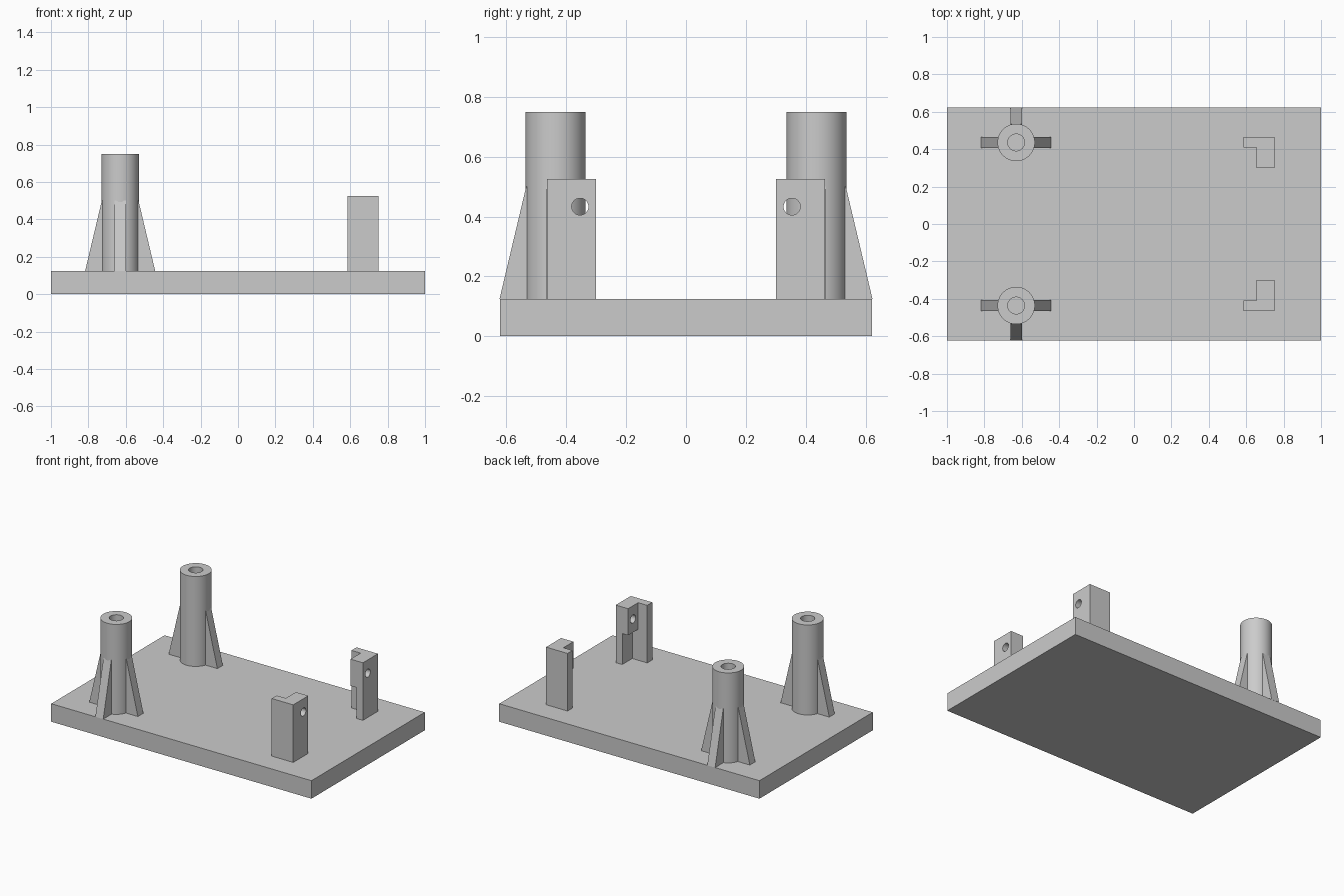
import bpy
import bmesh
import math
from mathutils import Matrix, Vector

if "Cube" in bpy.data.objects:
    bpy.data.objects.remove(bpy.data.objects["Cube"])

grey = bpy.data.materials.new("plain grey")
grey.use_nodes = True
grey.diffuse_color = (0.6, 0.6, 0.6, 1)
grey.node_tree.nodes["Principled BSDF"].inputs["Base Color"].default_value = grey.diffuse_color

PLATE_TOP = 0.125


def finish(bm, name):
    bmesh.ops.recalc_face_normals(bm, faces=bm.faces)
    mesh = bpy.data.meshes.new(name)
    bm.to_mesh(mesh)
    bm.free()
    mesh.materials.append(grey)
    obj = bpy.data.objects.new(name, mesh)
    bpy.context.collection.objects.link(obj)
    return obj


def activate(obj):
    bpy.ops.object.select_all(action="DESELECT")
    obj.select_set(True)
    bpy.context.view_layer.objects.active = obj


def prism(name, points, direction):
    """Extrude a flat outline of 3D points along a direction."""
    bm = bmesh.new()
    face = bm.faces.new([bm.verts.new(p) for p in points])
    grown = bmesh.ops.extrude_face_region(bm, geom=[face])["geom"]
    bmesh.ops.translate(bm, vec=direction,
                        verts=[v for v in grown if isinstance(v, bmesh.types.BMVert)])
    return finish(bm, name)


def box(name, x, y, z):
    corners = [(x[0], y[0], z[0]), (x[1], y[0], z[0]), (x[1], y[1], z[0]), (x[0], y[1], z[0])]
    return prism(name, corners, (0, 0, z[1] - z[0]))


def rod(name, centre, radius, length):
    """Cylinder lying along x."""
    bm = bmesh.new()
    bmesh.ops.create_cone(bm, cap_ends=True, segments=48, radius1=radius, radius2=radius,
                          depth=length, matrix=Matrix.Translation(centre)
                          @ Matrix.Rotation(math.pi / 2, 4, "Y"))
    return finish(bm, name)


def cut(obj, cutter):
    mod = obj.modifiers.new("cut", "BOOLEAN")
    mod.operation = "DIFFERENCE"
    mod.solver = "EXACT"
    mod.object = cutter
    activate(obj)
    bpy.ops.object.modifier_apply(modifier=mod.name)
    bpy.data.objects.remove(cutter)


def smooth(obj):
    activate(obj)
    bpy.ops.object.shade_smooth_by_angle(angle=math.radians(30))


def tube(name, centre, outer, inner, top):
    """Upright hollow post turned from a wall profile."""
    bm = bmesh.new()
    wall = [(outer, PLATE_TOP), (outer, top), (inner, top), (inner, PLATE_TOP)]
    verts = [bm.verts.new((r, 0, z)) for r, z in wall]
    edges = [bm.edges.new((verts[i], verts[(i + 1) % 4])) for i in range(4)]
    bmesh.ops.spin(bm, geom=verts + edges, axis=(0, 0, 1), cent=(0, 0, 0),
                   angle=math.tau, steps=64, use_merge=True)
    bmesh.ops.remove_doubles(bm, verts=bm.verts, dist=1e-5)
    bmesh.ops.translate(bm, verts=bm.verts, vec=centre)
    smooth(finish(bm, name))


def rib(name, centre, direction):
    """Tapered gusset leaning on a post."""
    out = Vector(direction)
    side = out.cross(Vector((0, 0, 1))) * 0.03
    outline = [(0.08, PLATE_TOP), (0.187, PLATE_TOP), (0.098, 0.5), (0.08, 0.5)]
    points = [Vector(centre) + out * r + Vector((0, 0, z)) - side for r, z in outline]
    prism(name, points, side * 2)


# Base plate
box("base_plate", (-1, 1), (-0.622, 0.622), (0, PLATE_TOP))

for s, label in ((1, "back"), (-1, "front")):
    # Hollow post with three gussets
    centre = (-0.63, 0.436 * s, 0)
    tube(label + "_post", centre, 0.1, 0.045, 0.75)
    for rib_name, direction in (("left", (1, 0, 0)), ("right", (-1, 0, 0)), ("outer", (0, s, 0))):
        rib(f"{label}_{rib_name}_rib", centre, direction)

    # L-shaped bracket, thinned below its screw block and drilled through
    outline = [(0.75, 0.30), (0.75, 0.465), (0.585, 0.465),
               (0.585, 0.41), (0.655, 0.41), (0.655, 0.30)]
    bracket = prism(label + "_bracket", [(x, y * s, PLATE_TOP) for x, y in outline], (0, 0, 0.4))
    cut(bracket, box("notch", (0.6, 0.7), sorted((0.2 * s, 0.41 * s)), (0, 0.34)))
    cut(bracket, rod("drill", (0.7, 0.354 * s, 0.433), 0.028, 0.4))
    smooth(bracket)
